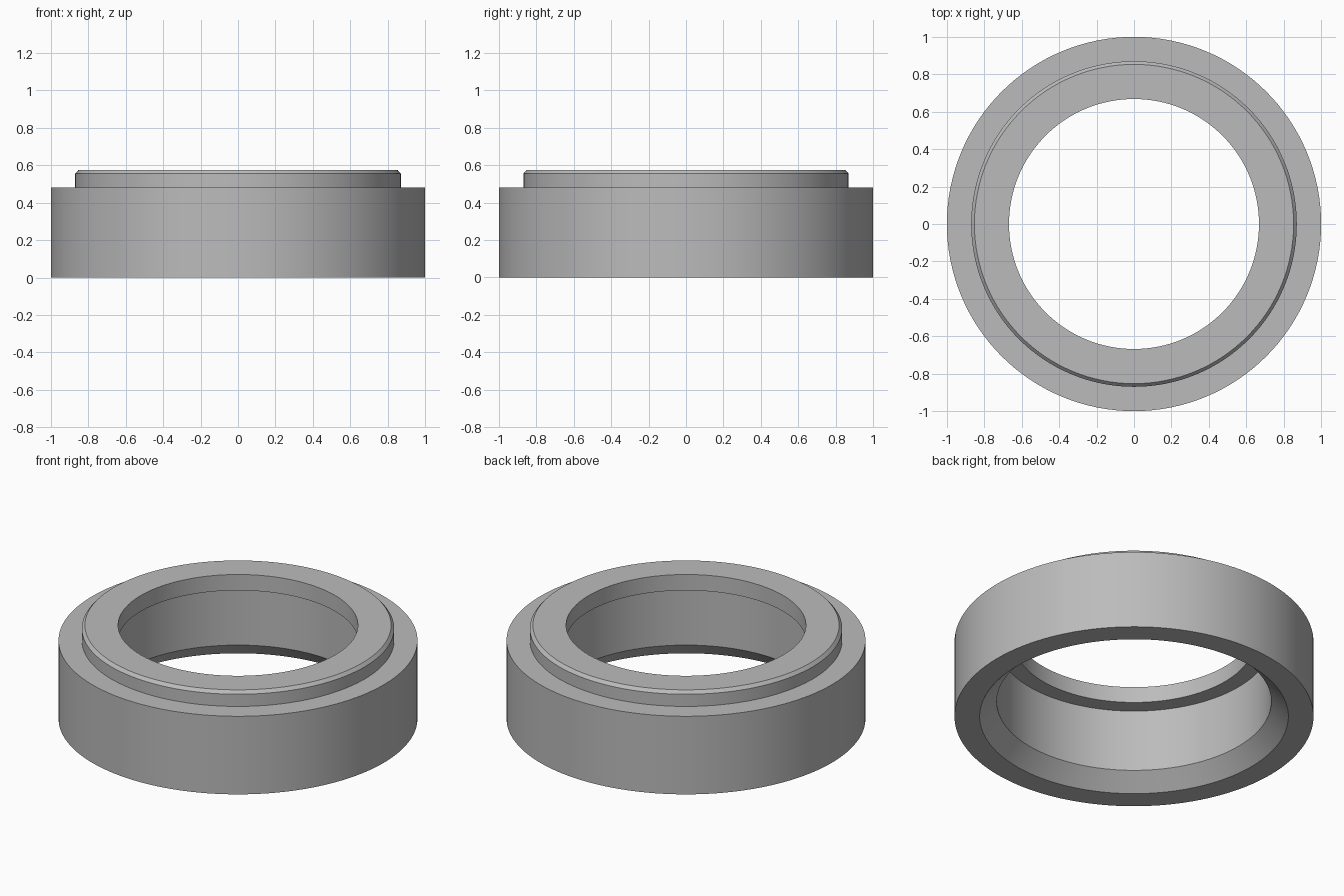
import bpy
import bmesh
from math import pi, radians

cube = bpy.data.objects.get("Cube")
if cube:
    bpy.data.objects.remove(cube, do_unlink=True)

# Single plain grey material
grey = bpy.data.materials.new("plain_grey")
grey.use_nodes = True
colour = (0.5, 0.5, 0.5, 1)
grey.diffuse_color = colour
grey.node_tree.nodes["Principled BSDF"].inputs["Base Color"].default_value = colour


def lathe(name, profile, steps=128):
    """Spin a closed (radius, height) profile around the z axis."""
    bm = bmesh.new()
    verts = [bm.verts.new((r, 0, z)) for r, z in profile]
    edges = [bm.edges.new((v, verts[(i + 1) % len(verts)]))
             for i, v in enumerate(verts)]
    bmesh.ops.spin(bm, geom=verts + edges, cent=(0, 0, 0), axis=(0, 0, 1),
                   angle=2 * pi, steps=steps, use_merge=True)
    bmesh.ops.remove_doubles(bm, verts=bm.verts, dist=0.0001)
    bmesh.ops.recalc_face_normals(bm, faces=bm.faces)
    mesh = bpy.data.meshes.new(name)
    bm.to_mesh(mesh)
    bm.free()
    mesh.materials.append(grey)
    obj = bpy.data.objects.new(name, mesh)
    bpy.context.collection.objects.link(obj)
    return obj


# Stepped ring: chamfered collar on top, inner lip, flared lower bore
ring = lathe("stepped_ring", [
    (1.0, 0.0), (1.0, 0.48),            # outer wall
    (0.87, 0.48), (0.87, 0.555),        # shoulder and collar
    (0.853, 0.574), (0.668, 0.574),     # collar chamfer and top face
    (0.668, 0.476), (0.765, 0.476),     # inner lip and its underside
    (0.765, 0.095), (0.86, 0.0),        # bore and flared mouth
])

bpy.ops.object.select_all(action="DESELECT")
ring.select_set(True)
bpy.context.view_layer.objects.active = ring
bpy.ops.object.shade_smooth_by_angle(angle=radians(30))
